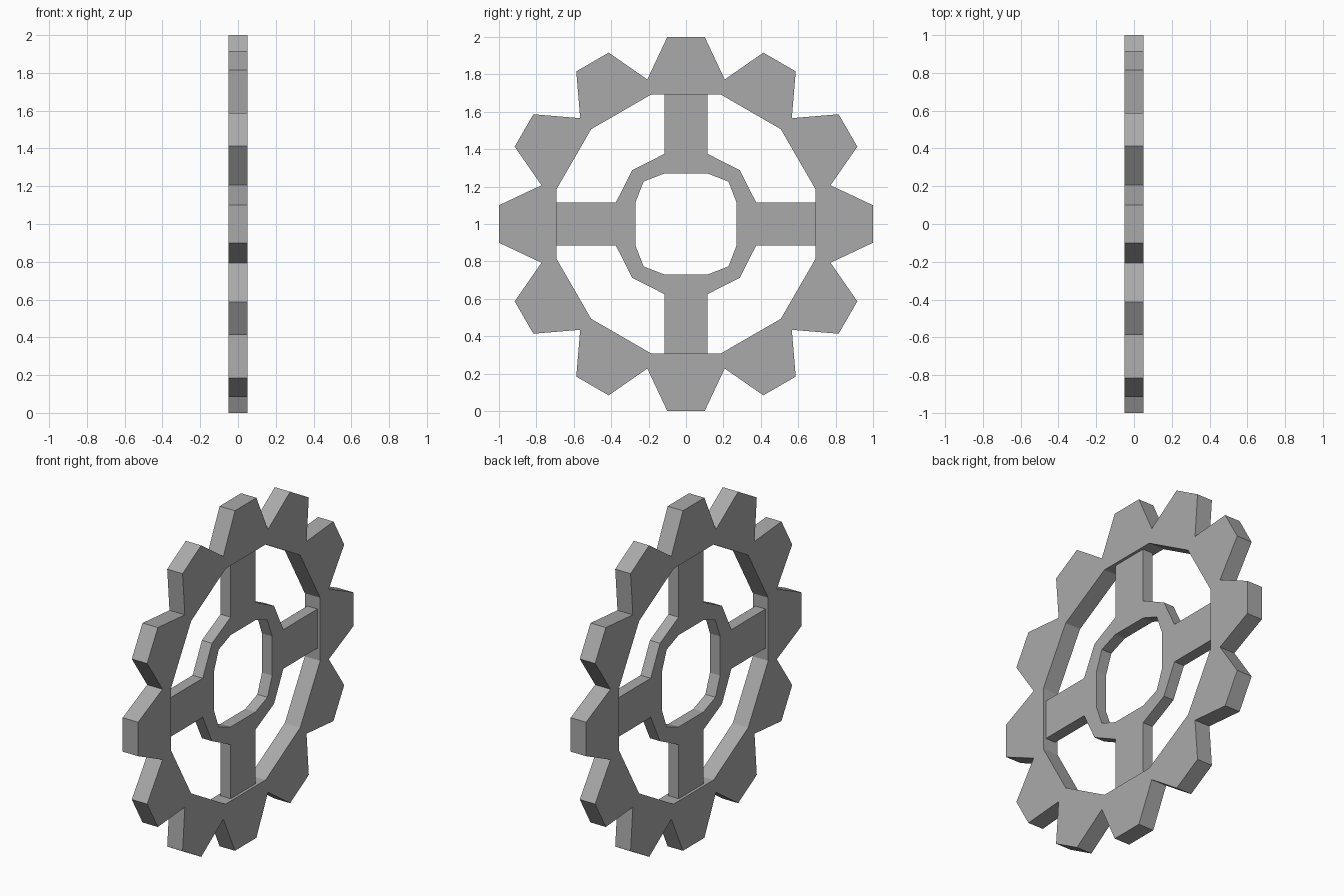
import bpy, bmesh
from math import radians
from mathutils import Matrix, Vector

cube = bpy.data.objects.get("Cube")
if cube:
    bpy.data.objects.remove(cube, do_unlink=True)

# Single grey metal
metal = bpy.data.materials.new("grey_metal")
metal.use_nodes = True
GREY = (0.4, 0.4, 0.4, 1)
metal.diffuse_color = GREY
metal.node_tree.nodes["Principled BSDF"].inputs["Base Color"].default_value = GREY


def turned(point, degrees):
    """Turn a (y, z) point about the wheel's axle."""
    return Matrix.Rotation(radians(degrees), 2) @ Vector(point)


def wheel_part(name, sector, count, half):
    """Repeat the sector's flat faces around the axle and thicken them along x."""
    bm = bmesh.new()
    for i in range(count):
        for polygon in sector:
            pts = [turned(p, 360 * i / count) for p in polygon]
            bm.faces.new([bm.verts.new((-half, p.x, p.y + 1)) for p in pts])
    bmesh.ops.remove_doubles(bm, verts=bm.verts[:], dist=0.001)
    result = bmesh.ops.extrude_face_region(bm, geom=bm.faces[:], use_keep_orig=True)
    top = [g for g in result["geom"] if isinstance(g, bmesh.types.BMVert)]
    bmesh.ops.translate(bm, verts=top, vec=(2 * half, 0, 0))
    bmesh.ops.recalc_face_normals(bm, faces=bm.faces[:])
    mesh = bpy.data.meshes.new(name)
    bm.to_mesh(mesh)
    bm.free()
    mesh.materials.append(metal)
    obj = bpy.data.objects.new(name, mesh)
    bpy.context.collection.objects.link(obj)
    return obj


# Toothed rim: one rim segment and one tapered tooth, twelve times
inner_l, inner_r = turned((0, 0.717), 15), turned((0, 0.717), -15)
valley_l, valley_r = turned((0, 0.8), 15), turned((0, 0.8), -15)
rim_segment = [inner_l, inner_r, valley_r, valley_l]
tooth = [valley_l, valley_r, (0.1, 1), (-0.1, 1)]
wheel_part("toothed_rim", [rim_segment, tooth], 12, 0.05)

# Hub with spokes: hub side, spoke and two chamfered corner pieces, four times
W = 0.115
hub_side = [(-W, 0.27), (W, 0.27), (W, 0.375), (-W, 0.375)]
spoke = [(-W, 0.375), (W, 0.375), (W, 0.694), (-W, 0.694)]
corner_a = [(W, 0.27), (0.227, 0.227), (0.288, 0.288), (W, 0.375)]
corner_b = [(z, y) for y, z in reversed(corner_a)]
wheel_part("hub_and_spokes", [hub_side, spoke, corner_a, corner_b], 4, 0.033)
